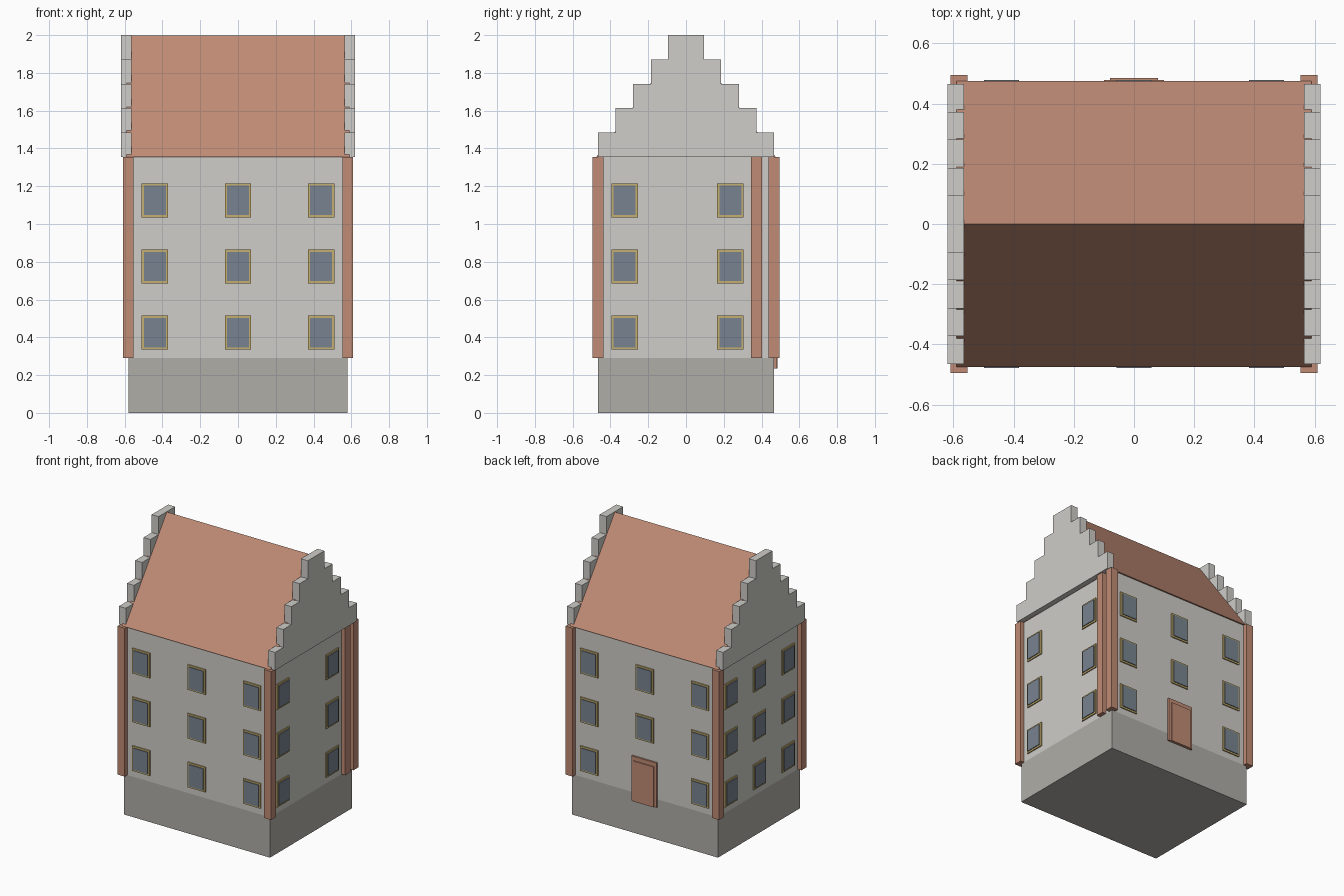
import bpy, bmesh
from mathutils import Matrix, Vector

if "Cube" in bpy.data.objects:
    bpy.data.objects.remove(bpy.data.objects["Cube"])


def material(name, rgb):
    m = bpy.data.materials.new(name)
    m.use_nodes = True
    col = (*rgb, 1)
    m.diffuse_color = col
    m.node_tree.nodes["Principled BSDF"].inputs["Base Color"].default_value = col
    return m


PLASTER = material("pale plaster", (0.62, 0.61, 0.58))
STONE = material("grey stone", (0.43, 0.42, 0.39))
CLAY = material("terracotta", (0.53, 0.26, 0.18))
GLASS = material("blue grey glass", (0.19, 0.23, 0.28))
GOLD = material("dull gold", (0.56, 0.43, 0.16))


def finish(name, bm, mat):
    bmesh.ops.recalc_face_normals(bm, faces=bm.faces)
    mesh = bpy.data.meshes.new(name)
    bm.to_mesh(mesh)
    bm.free()
    mesh.materials.append(mat)
    ob = bpy.data.objects.new(name, mesh)
    bpy.context.collection.objects.link(ob)
    return ob


def box(name, mat, low, high, turn=Matrix()):
    """Box between two corners, optionally turned about the z axis."""
    low, high = Vector(low), Vector(high)
    bm = bmesh.new()
    bmesh.ops.create_cube(bm, size=1, matrix=turn @ Matrix.Translation((low + high) / 2)
                          @ Matrix.Diagonal((*(high - low), 1)))
    return finish(name, bm, mat)


def prism(name, mat, profile, x0, x1):
    """Extrude a (y, z) outline along x."""
    bm = bmesh.new()
    face = bm.faces.new([bm.verts.new((x0, y, z)) for y, z in profile])
    side = bmesh.ops.extrude_face_region(bm, geom=[face])["geom"]
    verts = [v for v in side if isinstance(v, bmesh.types.BMVert)]
    bmesh.ops.translate(bm, verts=verts, vec=(x1 - x0, 0, 0))
    return finish(name, bm, mat)


W, D = 0.58, 0.465            # half width and half depth of the walls
PLINTH, EAVES, RIDGE = 0.29, 1.355, 2.0

# Walls, plinth and roof
box("plinth", STONE, (-W, -D, 0), (W, D, PLINTH))
box("walls", PLASTER, (-W, -D, PLINTH), (W, D, EAVES))
prism("roof", CLAY, [(-0.475, EAVES), (0.475, EAVES), (0, RIDGE - 0.002)], -0.59, 0.59)

# Stepped gables
half = []
for i, y in enumerate((D, 0.372, 0.28, 0.186, 0.094)):
    rise = (RIDGE - EAVES) / 5
    half += [(y, EAVES + i * rise), (y, EAVES + (i + 1) * rise)]
outline = half + [(-y, z) for y, z in reversed(half)]
for side, name in ((1, "left"), (-1, "right")):
    prism(name + "_stepped_gable", PLASTER, outline, side * 0.565, side * 0.62)

# Corner pilasters and one extra pilaster on a side wall
for sx, lr in ((1, "left"), (-1, "right")):
    for sy, fb in ((-1, "front"), (1, "back")):
        xs = sorted((sx * 0.553, sx * 0.61))
        ys = sorted((sy * 0.438, sy * 0.495))
        box(f"{fb}_{lr}_pilaster", CLAY, (xs[0], ys[0], PLINTH), (xs[1], ys[1], EAVES))
box("side_pilaster", CLAY, (0.553, 0.345, PLINTH), (0.61, 0.402, EAVES))


# Windows: a gold frame with a raised pane
def window(name, turn, wall, u, z):
    box(name + "_frame", GOLD, (u - 0.07, -wall - 0.008, z - 0.09),
        (u + 0.07, -wall + 0.02, z + 0.09), turn)
    box(name + "_pane", GLASS, (u - 0.058, -wall - 0.014, z - 0.078),
        (u + 0.058, -wall + 0.02, z + 0.078), turn)


SIDES = {
    "front": (0, D, (-0.44, 0, 0.44)),
    "left": (90, W, (-0.325, 0.235)),
    "back": (180, D, (-0.44, 0, 0.44)),
    "right": (270, W, (-0.325, 0, 0.325)),
}
for side, (angle, wall, columns) in SIDES.items():
    turn = Matrix.Rotation(angle * 3.14159265 / 180, 4, "Z")
    for row, z in enumerate((0.425, 0.775, 1.125)):
        for col, u in enumerate(columns):
            if side == "back" and row == 0 and u == 0:
                continue      # the door stands here
            window(f"{side}_window_{row}_{col}", turn, wall, u, z)

# Back door
box("door_frame", CLAY, (-0.1, D - 0.02, 0.235), (0.1, D + 0.013, 0.555))
box("door", CLAY, (-0.08, D - 0.02, 0.235), (0.08, D + 0.02, 0.525))
